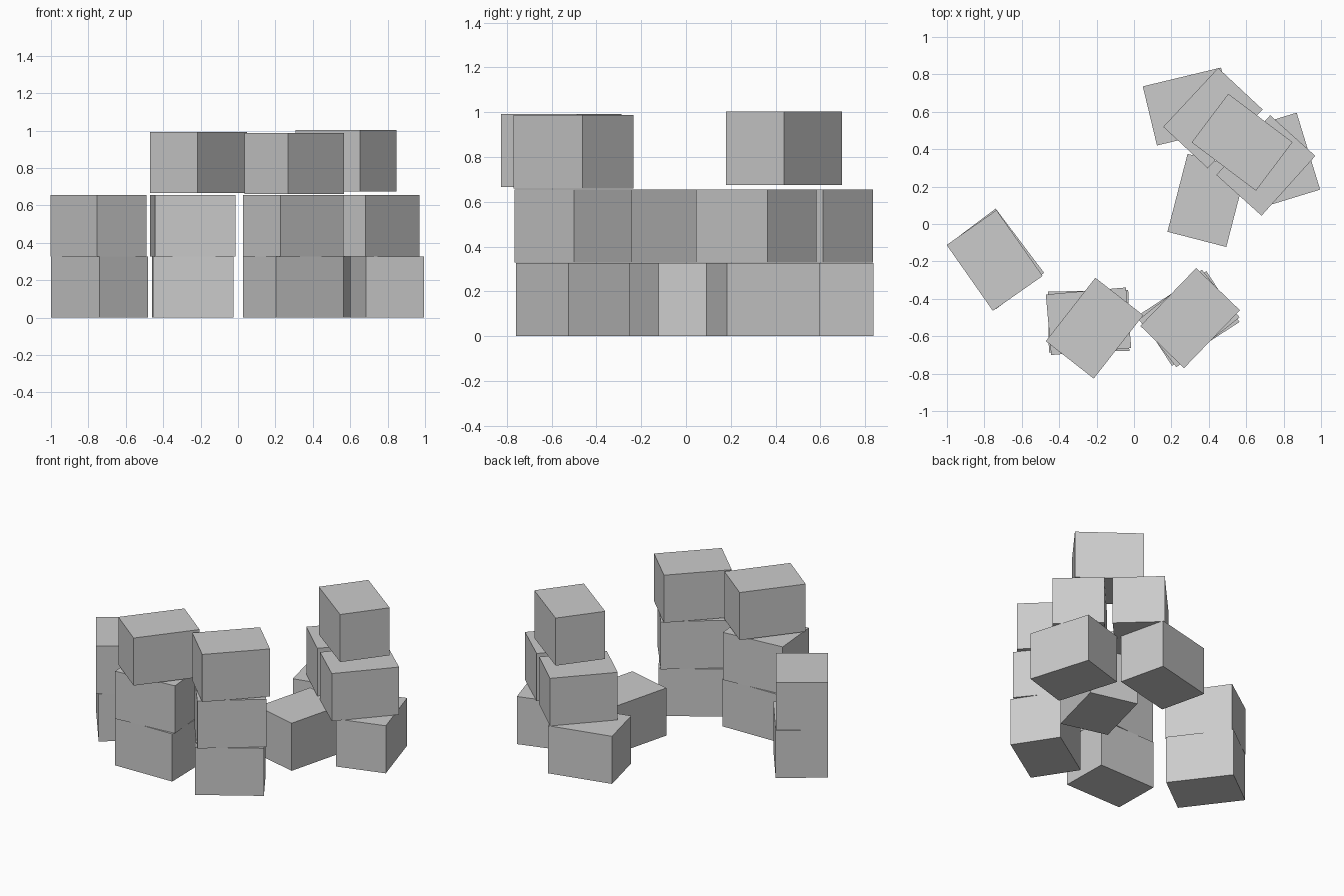
import bpy
import bmesh
from math import radians
from mathutils import Matrix

if "Cube" in bpy.data.objects:
    bpy.data.objects.remove(bpy.data.objects["Cube"], do_unlink=True)

# One plain grey for every block
GREY = (0.6, 0.6, 0.6, 1.0)
grey = bpy.data.materials.new("plain_grey")
grey.use_nodes = True
grey.diffuse_color = GREY
bsdf = next(n for n in grey.node_tree.nodes if n.type == 'BSDF_PRINCIPLED')
bsdf.inputs["Base Color"].default_value = GREY

LENGTH, WIDTH, HEIGHT = 0.43, 0.325, 0.327


def block(name, x, y, base, turn):
    """A flat-sided block standing at height base, turned about z in degrees."""
    bm = bmesh.new()
    bmesh.ops.create_cube(bm, size=1.0)
    bmesh.ops.transform(bm, verts=bm.verts,
                        matrix=Matrix.Diagonal((LENGTH, WIDTH, HEIGHT, 1)))
    mesh = bpy.data.meshes.new(name)
    bm.to_mesh(mesh)
    bm.free()
    mesh.materials.append(grey)
    obj = bpy.data.objects.new(name, mesh)
    obj.location = (x, y, base + HEIGHT / 2)
    obj.rotation_euler.z = radians(turn)
    bpy.context.collection.objects.link(obj)


LOW, MID = 0.0, 0.328

# Two-block stack on the right
block("right_stack_lower_block", -0.74, -0.187, LOW, -53)
block("right_stack_upper_block", -0.745, -0.195, MID, -55)

# Front stack, right of centre
block("front_right_lower_block", -0.243, -0.52, LOW, 1)
block("front_right_middle_block", -0.243, -0.52, MID, 5)
block("front_right_top_block", -0.211, -0.557, 0.665, 52)

# Front stack, left of centre
block("front_left_lower_block", 0.295, -0.505, LOW, 33)
block("front_left_middle_block", 0.295, -0.505, MID, 38.3)
block("front_left_top_block", 0.30, -0.503, 0.66, 46)

# Pyramid at the back left: three, two, one
block("pyramid_base_front", 0.39, 0.126, LOW, 75.5)
block("pyramid_base_left", 0.777, 0.342, LOW, 107)
block("pyramid_base_back", 0.294, 0.628, LOW, 13.5)
block("pyramid_middle_back", 0.422, 0.566, MID, 47)
block("pyramid_middle_front", 0.705, 0.313, MID, 48)
block("pyramid_top", 0.578, 0.437, 0.675, -37)
